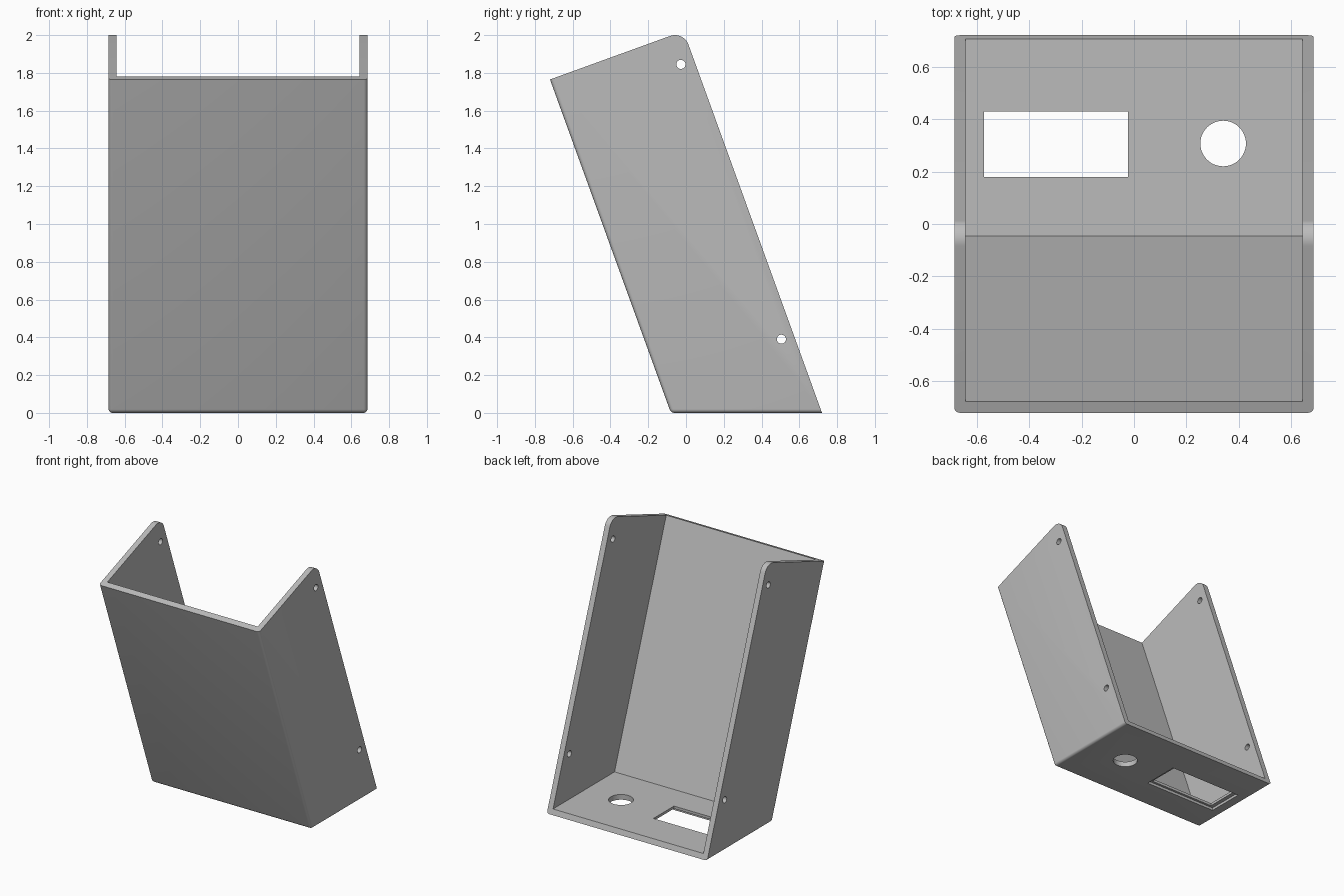
import bpy, bmesh
from math import sin, cos, pi, atan
from mathutils import Vector

if "Cube" in bpy.data.objects:
    bpy.data.objects.remove(bpy.data.objects["Cube"])

LEAN = 0.3626            # backward shift in y per unit of height
HALF_W, WALL, BASE_Y = 0.685, 0.043, 0.72
FLOOR = 0.04

grey = bpy.data.materials.new("plain grey")
grey.use_nodes = True
colour = (0.5, 0.5, 0.5, 1)
grey.diffuse_color = colour
grey.node_tree.nodes["Principled BSDF"].inputs["Base Color"].default_value = colour


def prism(name, profile, half_width, round_edge=None, radius=0.02):
    """Extrude a (y, z) profile along x; optionally round chosen edges."""
    bm = bmesh.new()
    face = bm.faces.new([bm.verts.new((-half_width, y, z)) for y, z in profile])
    new = bmesh.ops.extrude_face_region(bm, geom=[face])["geom"]
    verts = [v for v in new if isinstance(v, bmesh.types.BMVert)]
    bmesh.ops.translate(bm, verts=verts, vec=(2 * half_width, 0, 0))
    bmesh.ops.recalc_face_normals(bm, faces=bm.faces)
    if round_edge:
        edges = [e for e in bm.edges if round_edge(e)]
        bmesh.ops.bevel(bm, geom=edges, offset=radius, segments=5,
                        profile=0.5, affect='EDGES')
    mesh = bpy.data.meshes.new(name)
    bm.to_mesh(mesh)
    bm.free()
    mesh.materials.append(grey)
    obj = bpy.data.objects.new(name, mesh)
    bpy.context.collection.objects.link(obj)
    return obj


def cut(target, cutter):
    cutter.hide_render = True
    mod = target.modifiers.new("cut", 'BOOLEAN')
    mod.operation, mod.solver, mod.object = 'DIFFERENCE', 'EXACT', cutter
    bpy.context.view_layer.objects.active = target
    bpy.ops.object.modifier_apply(modifier=mod.name)
    bpy.data.objects.remove(cutter)


def box(centre, size):
    bpy.ops.mesh.primitive_cube_add(size=1, location=centre)
    obj = bpy.context.object
    obj.scale = size
    bpy.context.view_layer.update()
    return obj


def rod(centre, radius, depth, rotation=(0, 0, 0)):
    bpy.ops.mesh.primitive_cylinder_add(vertices=48, radius=radius, depth=depth,
                                        location=centre, rotation=rotation)
    return bpy.context.object


# Leaning outer block with a rounded upper back corner
tilt = atan(LEAN)
r = 0.076
corner = Vector((-0.013, 2.0214))
along, up = Vector((cos(tilt), sin(tilt))), Vector((-sin(tilt), cos(tilt)))
centre = corner - r * (along + up)
arc = [centre + r * (cos(a) * along + sin(a) * up)
       for a in (pi / 2 * i / 12 for i in range(13))]
profile = [(-0.08, 0), (BASE_Y, 0)] + [tuple(p) for p in arc] + [(-BASE_Y, 1.765)]


def outer_edge(e):
    """Borders of the front and underside, except the open rims."""
    def is_skin(f):
        return f.normal.z < -0.9 or f.normal.y < -0.9
    def is_side(f):
        return abs(f.normal.x) > 0.9
    a, b = e.link_faces
    return (is_skin(a) and (is_skin(b) or is_side(b))) or (is_skin(b) and is_side(a))


enclosure = prism("leaning_enclosure", profile, HALF_W, outer_edge)

# Hollow, open at the top and back
inner_y, top = -0.045, 2.6
hollow = [(inner_y, FLOOR), (1.2, FLOOR), (1.2, top),
          (inner_y - LEAN * (top - FLOOR), top)]
cut(enclosure, prism("hollow_cutter", hollow, HALF_W - WALL))

# Floor openings: stepped rectangular window and round hole
window_x, window_y = -0.298, 0.305
cut(enclosure, box((window_x, window_y, 0), (0.55, 0.25, 0.3)))
cut(enclosure, box((window_x, window_y, 0), (0.61, 0.285, 0.04)))
cut(enclosure, rod((0.34, 0.307, 0), 0.087, 0.3))

# Screw holes through both side walls
for y, z in ((-0.027, 1.845), (0.505, 0.39)):
    cut(enclosure, rod((0, y, z), 0.024, 2, (0, pi / 2, 0)))

bpy.ops.object.select_all(action='DESELECT')
enclosure.select_set(True)
bpy.context.view_layer.objects.active = enclosure
bpy.ops.object.shade_smooth_by_angle(angle=pi / 6)
